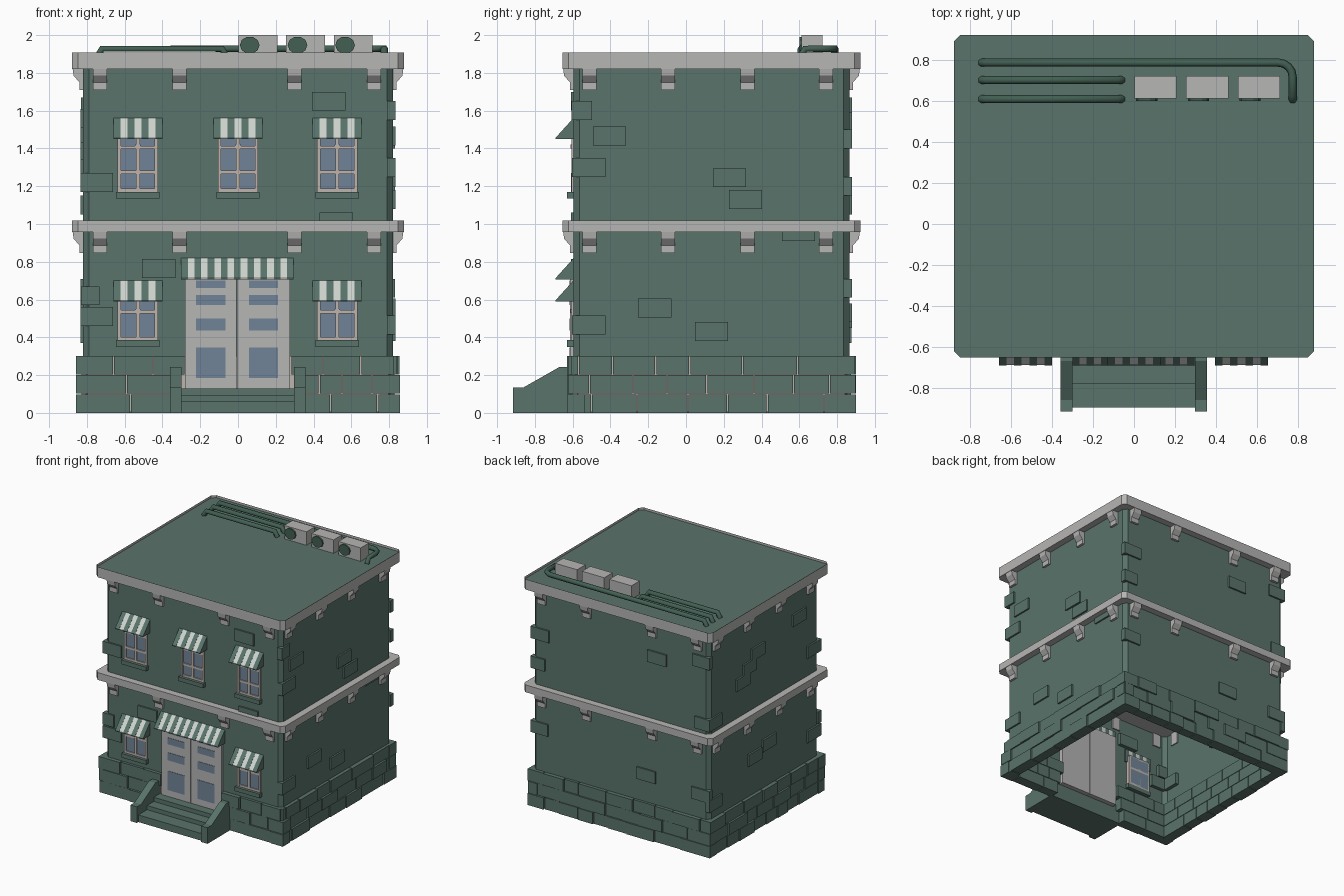
import bpy, bmesh, math, random

random.seed(4)
cube = bpy.data.objects.get("Cube")
if cube:
    bpy.data.objects.remove(cube, do_unlink=True)


def material(name, rgb):
    m = bpy.data.materials.new(name)
    m.use_nodes = True
    col = [(c / 255) ** 2.2 for c in rgb] + [1]
    m.diffuse_color = col
    m.node_tree.nodes["Principled BSDF"].inputs["Base Color"].default_value = col
    return m


teal = material("teal_masonry", (90, 115, 106))
dark = material("dark_green_metal", (68, 96, 84))
grey = material("pale_grey_trim", (181, 180, 179))
sash = material("warm_grey_frame", (188, 178, 172))
white = material("awning_white", (205, 211, 206))
glass = material("blue_grey_glass", (113, 131, 150))

HX, HY, YC = 0.82, 0.73, 0.135   # wall half sizes and centre depth
FRONT, RIGHT, BACK, LEFT = range(4)


def at(side, u, out, z):
    """Point on a wall: u runs along it, out points away from it."""
    return [(u, YC - HY - out, z), (HX + out, YC + u, z),
            (-u, YC + HY + out, z), (-HX - out, YC - u, z)][side]


class Part:
    """Collects simple solids into one object."""
    def __init__(self, name, *mats):
        self.name, self.mats, self.bm = name, mats, bmesh.new()

    def loft(self, a, b, mat=0, caps=True):
        va = [self.bm.verts.new(p) for p in a]
        vb = [self.bm.verts.new(p) for p in b]
        n = len(va)
        faces = [self.bm.faces.new((va[i], va[(i + 1) % n], vb[(i + 1) % n], vb[i]))
                 for i in range(n)]
        if caps:
            faces += [self.bm.faces.new(va[::-1]), self.bm.faces.new(vb)]
        for f in faces:
            f.material_index = mat
        return faces

    def profile(self, side, pts, u0, u1, mat=0):
        self.loft([at(side, u0, o, z) for o, z in pts],
                  [at(side, u1, o, z) for o, z in pts], mat)

    def block(self, side, u0, u1, z0, z1, out, depth=0.03, mat=0):
        self.profile(side, [(-depth, z0), (out, z0), (out, z1), (-depth, z1)], u0, u1, mat)

    def finish(self):
        bmesh.ops.recalc_face_normals(self.bm, faces=self.bm.faces)
        me = bpy.data.meshes.new(self.name)
        self.bm.to_mesh(me)
        self.bm.free()
        for m in self.mats:
            me.materials.append(m)
        ob = bpy.data.objects.new(self.name, me)
        bpy.context.collection.objects.link(ob)
        return ob


def octagon(grow, z, cut=0.03):
    x, y = HX + grow, HY + grow
    quarter = [(x - cut, -y), (x, cut - y), (x, y - cut), (x - cut, y)]
    return [(px, YC + py, z) for px, py in quarter + [(-a, -b) for a, b in quarter]]


# Hollow wall shell and mortar behind the base stones
p = Part("walls", teal)
p.loft(octagon(0, 0), octagon(0, 1.85), caps=False)
p.finish()
p = Part("base_mortar", sash)
p.loft(octagon(0.008, 0.005), octagon(0.008, 0.3), caps=False)
p.finish()

# Middle cornice, and roof cornice with sunken roof deck
p = Part("middle_cornice", grey)
p.loft(octagon(0.058, 0.957), octagon(0.058, 1.018))
p.finish()
p = Part("roof_cornice", grey, teal)
top = p.loft(octagon(0.058, 1.82), octagon(0.058, 1.907))[-1]
bmesh.ops.inset_region(p.bm, faces=[top], thickness=0.035)
deck = bmesh.ops.extrude_discrete_faces(p.bm, faces=[top])["faces"][0]
deck.material_index = 1
for v in deck.verts:
    v.co.z -= 0.02
p.finish()

# Brackets under both cornices
p = Part("cornice_brackets", grey)
bracket = [(-0.01, 0), (0.055, 0), (0.05, -0.035), (0.02, -0.07), (0.02, -0.11), (-0.01, -0.11)]
spots = {FRONT: (-0.73, -0.31, 0.3, 0.72), RIGHT: (-0.645, -0.23, 0.19, 0.605)}
for side in range(4):
    for u in spots[side % 2]:
        for z in (1.82, 0.957):
            p.profile(side, [(o, z + h) for o, h in bracket], u - 0.037, u + 0.037)
p.finish()

# Base stones in three courses
p = Part("base_stones", teal)


def course(side, row, cuts):
    for i, (a, b) in enumerate(zip(cuts, cuts[1:])):
        out = 0.022 + 0.006 * ((i + row + side) % 3)
        p.block(side, a + 0.003, b - 0.003, row * 0.102, row * 0.102 + 0.098, out, 0.06)


def random_cuts(half):
    cuts = [-half]
    while cuts[-1] < half - 0.32:
        cuts.append(cuts[-1] + random.uniform(0.12, 0.27))
    return cuts + [half]


front_cuts = [[(-.86, -.77, -.57, -.34), (.34, .49, .74, .86)],
              [(-.86, -.82, -.59, -.31), (.31, .43, .55, .71, .86)],
              [(-.86, -.66, -.45, -.28), (.28, .45, .65, .83)]]
right_cuts = [(-.61, -.5, -.26, .01, .22, .43, .73, .9),
              (-.61, -.51, -.28, -.1, .11, .36, .57, .76, .9),
              (-.61, -.57, -.39, -.16, .02, .3, .59, .87)]
for row in range(3):
    for cuts in front_cuts[row]:
        course(FRONT, row, cuts)
    course(RIGHT, row, [y - YC for y in right_cuts[row]])
    course(BACK, row, random_cuts(0.85))
    course(LEFT, row, random_cuts(0.76))
p.finish()

# Raised stones scattered over the walls: centre along wall, centre height
p = Part("wall_stones", teal)
scatter = {
    FRONT: [(.48, 1.65), (-.75, 1.22), (-.42, .765), (-.75, .51), (-.82, .62), (.52, 1.01)],
    RIGHT: [(-.72, 1.6), (-.54, 1.465), (-.65, 1.3), (.095, 1.245), (.18, 1.13),
            (.46, .96), (-.3, .555), (-.65, .465), (0, .43)],
    BACK: [(.34, 1.54), (.24, .53), (-.75, 1.45), (-.79, 1.2), (-.76, .66), (.76, 1.62),
           (.78, 1.1), (.75, .5)],
    LEFT: [(.46, 1.56), (-.09, 1.48), (-.2, 1.39), (-.29, 1.3), (-.13, .61), (.06, .66),
           (.65, 1.22), (.65, .51), (-.66, 1.1), (-.66, .42)]}
for side, stones in scatter.items():
    end = (HX, HY)[side % 2] + 0.012
    for u, z in stones:
        p.block(side, max(u - 0.088, -end), min(u + 0.088, end), z - 0.05, z + 0.05, 0.014)
p.finish()


# Windows, sills and striped awnings
def window(name, x, z0, z1, rails):
    w = Part(name, sash, glass)
    w.block(FRONT, x - 0.1, x + 0.1, z0 + 0.01, z1, 0.003, 0.03, 1)
    for u, half in ((x - 0.098, 0.009), (x, 0.01), (x + 0.098, 0.009)):
        w.block(FRONT, u - half, u + half, z0, z1, 0.012)
    for z in [z0 + 0.009, z1] + rails:
        w.block(FRONT, x - 0.1, x + 0.1, z - 0.009, z + 0.009, 0.011)
    w.block(FRONT, x - 0.015, x + 0.015, rails[-1] - 0.006, rails[-1] + 0.016, 0.016)
    w.finish()
    s = Part(name + "_sill", teal)
    s.block(FRONT, x - 0.115, x + 0.115, z0 - 0.035, z0, 0.035)
    s.finish()


def awning(name, x, half, z, stripes):
    a = Part(name, teal, white)
    step = 2 * half / stripes
    for i in range(stripes):
        u = x - half + i * step
        tip = 0.093 if i % 2 else 0.096
        a.profile(FRONT, [(-0.01, z), (tip, z), (tip, z + 0.006), (0, z + 0.112),
                          (-0.01, z + 0.112)], u, u + step, i % 2)
    a.finish()


for label, x in (("right", -0.53), ("middle", 0), ("left", 0.525)):
    window("upper_window_" + label, x, 1.17, 1.5, [1.275, 1.405])
    awning("upper_awning_" + label, x, 0.13, 1.45, 7)
    if x:
        window("lower_window_" + label, x, 0.385, 0.64, [0.535])
        awning("lower_awning_" + label, x, 0.13, 0.59, 7)
awning("door_awning", -0.003, 0.298, 0.707, 17)

# Double door with glazed panels
p = Part("double_door", grey, glass)
for a, b in ((-0.28, -0.009), (-0.005, 0.275)):
    p.block(FRONT, a, b, 0.13, 0.75, 0.02, 0.04)
    mid = (a + b) / 2
    for z0, z1 in ((0.185, 0.345), (0.435, 0.5), (0.57, 0.625), (0.66, 0.7)):
        p.block(FRONT, mid - 0.078, mid + 0.078, z0, z1, 0.023, 0, 1)
p.finish()

# Front steps and sloping side walls
p = Part("front_steps", teal)
for out, z in ((0.095, 0.13), (0.185, 0.095), (0.3, 0.06)):
    p.block(FRONT, -0.3, 0.3, 0, z, out, 0)
p.finish()
p = Part("step_side_walls", teal)
rail = [(0, 0), (0.32, 0), (0.32, 0.135), (0.265, 0.135), (0.075, 0.243), (0, 0.243)]
for u in (-0.33, 0.327):
    p.profile(FRONT, rail, u - 0.03, u + 0.03)
p.finish()

# Rooftop cooling units with round fans
p = Part("cooling_units", grey, dark)
for x in (0.105, 0.358, 0.61):
    p.loft([(x + a, b, 1.885) for a, b in ((-.103, .612), (.103, .612), (.103, .722), (-.103, .722))],
           [(x + a, b, 2) for a, b in ((-.103, .612), (.103, .612), (.103, .722), (-.103, .722))])
    ring = [(x - 0.043 + 0.052 * math.cos(k * math.pi / 5), 1.947 + 0.046 * math.sin(k * math.pi / 5))
            for k in range(10)]
    p.loft([(a, 0.6, b) for a, b in ring], [(a, 0.62, b) for a, b in ring], 1)
p.finish()


# Rooftop pipes
def pipe(name, pts):
    cu = bpy.data.curves.new(name, "CURVE")
    cu.dimensions = "3D"
    cu.bevel_depth, cu.bevel_resolution, cu.use_fill_caps = 0.02, 1, True
    sp = cu.splines.new("POLY")
    sp.points.add(len(pts) - 1)
    for q, co in zip(sp.points, pts):
        q.co = (*co, 1)
    cu.materials.append(dark)
    bpy.context.collection.objects.link(bpy.data.objects.new(name, cu))


LOW, HIGH = 1.885, 1.928
for name, y in (("front_pipe", 0.61), ("middle_pipe", 0.703)):
    pipe(name, [(-.745, y, LOW), (-.72, y, HIGH), (-.085, y, HIGH), (-.06, y, LOW)])
bend = [(0.705 + 0.07 * math.sin(t), 0.718 + 0.07 * math.cos(t), HIGH)
        for t in (k * math.pi / 8 for k in range(5))]
pipe("long_pipe", [(-.745, .788, LOW), (-.72, .788, HIGH)] + bend + [(.775, .63, HIGH), (.775, .605, LOW)])
